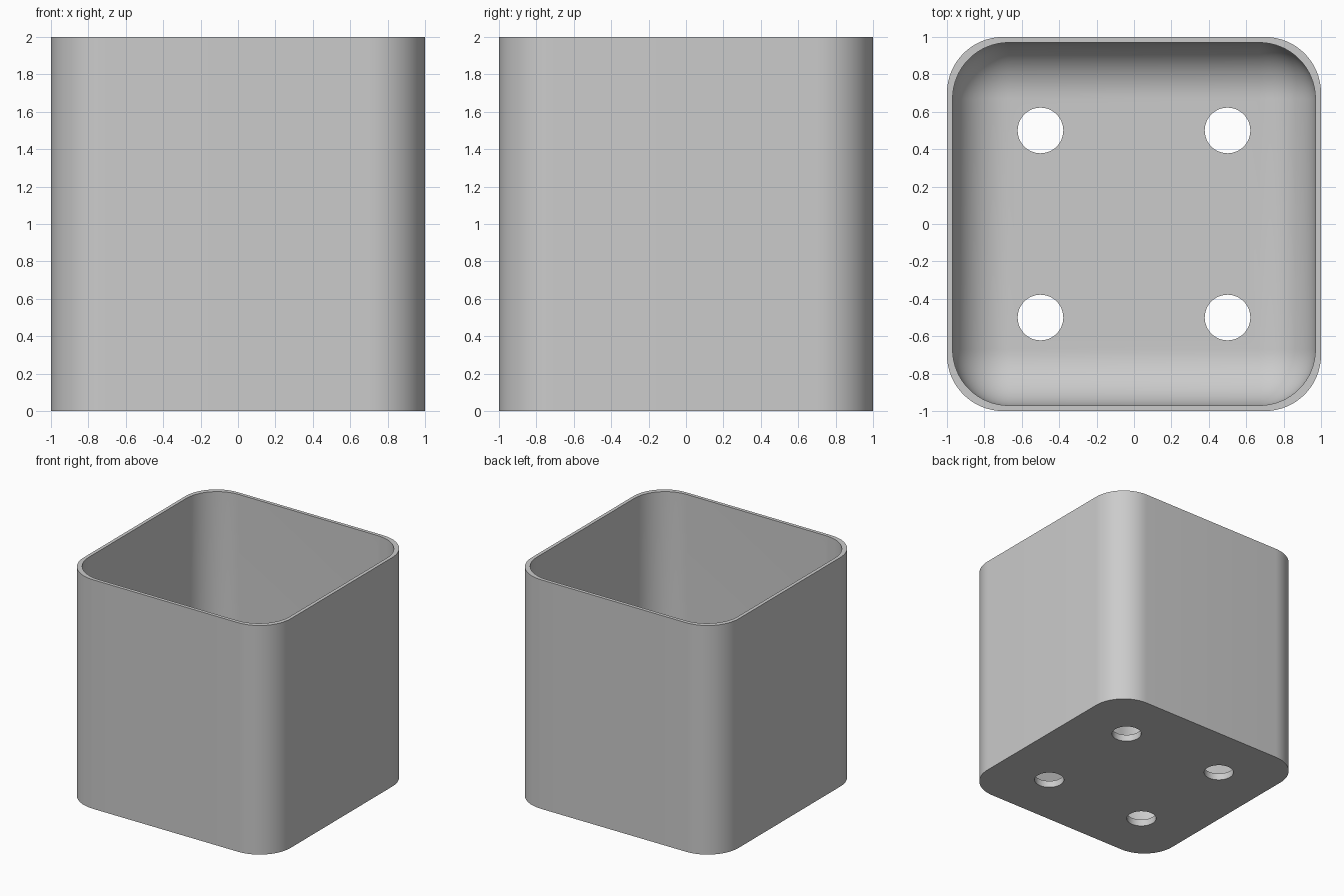
import bpy
import bmesh
from mathutils import Matrix

WALL, FLOOR, RADIUS, SEGMENTS = 0.03, 0.06, 0.3, 16

cube = bpy.data.objects.get("Cube")
if cube:
    bpy.data.objects.remove(cube, do_unlink=True)

grey = bpy.data.materials.new("light_grey")
grey.use_nodes = True
colour = (0.6, 0.6, 0.6, 1)
grey.diffuse_color = colour
grey.node_tree.nodes["Principled BSDF"].inputs["Base Color"].default_value = colour


def make_object(name, bm):
    bmesh.ops.recalc_face_normals(bm, faces=bm.faces)
    mesh = bpy.data.meshes.new(name)
    bm.to_mesh(mesh)
    bm.free()
    mesh.materials.append(grey)
    obj = bpy.data.objects.new(name, mesh)
    bpy.context.collection.objects.link(obj)
    return obj


def rounded_box(name, half, bottom, top, round_bottom=False):
    """Square box with rounded upright edges and, if asked, a rounded bottom."""
    bm = bmesh.new()
    size = Matrix.Diagonal((2 * half, 2 * half, top - bottom, 1))
    place = Matrix.Translation((0, 0, (top + bottom) / 2))
    bmesh.ops.create_cube(bm, size=1, matrix=place @ size)
    middle = (top + bottom) / 2
    edges = []
    for e in bm.edges:
        low = [v.co.z < middle for v in e.verts]
        if low[0] != low[1] or (round_bottom and all(low)):
            edges.append(e)
    bmesh.ops.bevel(bm, geom=edges, offset=RADIUS, offset_type='OFFSET',
                    segments=SEGMENTS, profile=0.5, affect='EDGES')
    return make_object(name, bm)


# Outer shell, and the cutter for its rounded hollow
pot = rounded_box("planter_pot", 1, 0, 2)
cutters = [rounded_box("hollow_cutter", 1 - WALL, FLOOR, 2.5, round_bottom=True)]

# Four drain holes through the floor
bm = bmesh.new()
for x in (-0.5, 0.5):
    for y in (-0.5, 0.5):
        bmesh.ops.create_cone(bm, cap_ends=True, segments=48, radius1=0.122,
                              radius2=0.122, depth=0.4,
                              matrix=Matrix.Translation((x, y, 0)))
cutters.append(make_object("drain_hole_cutter", bm))

# Cut the hollow and the holes
bpy.context.view_layer.objects.active = pot
for cutter in cutters:
    cut = pot.modifiers.new(cutter.name, 'BOOLEAN')
    cut.operation = 'DIFFERENCE'
    cut.solver = 'EXACT'
    cut.object = cutter
    bpy.ops.object.modifier_apply(modifier=cut.name)
for cutter in cutters:
    bpy.data.objects.remove(cutter, do_unlink=True)

# Smooth curves with crisp rims
bpy.ops.object.select_all(action='DESELECT')
pot.select_set(True)
bpy.ops.object.shade_smooth_by_angle(angle=0.5)
